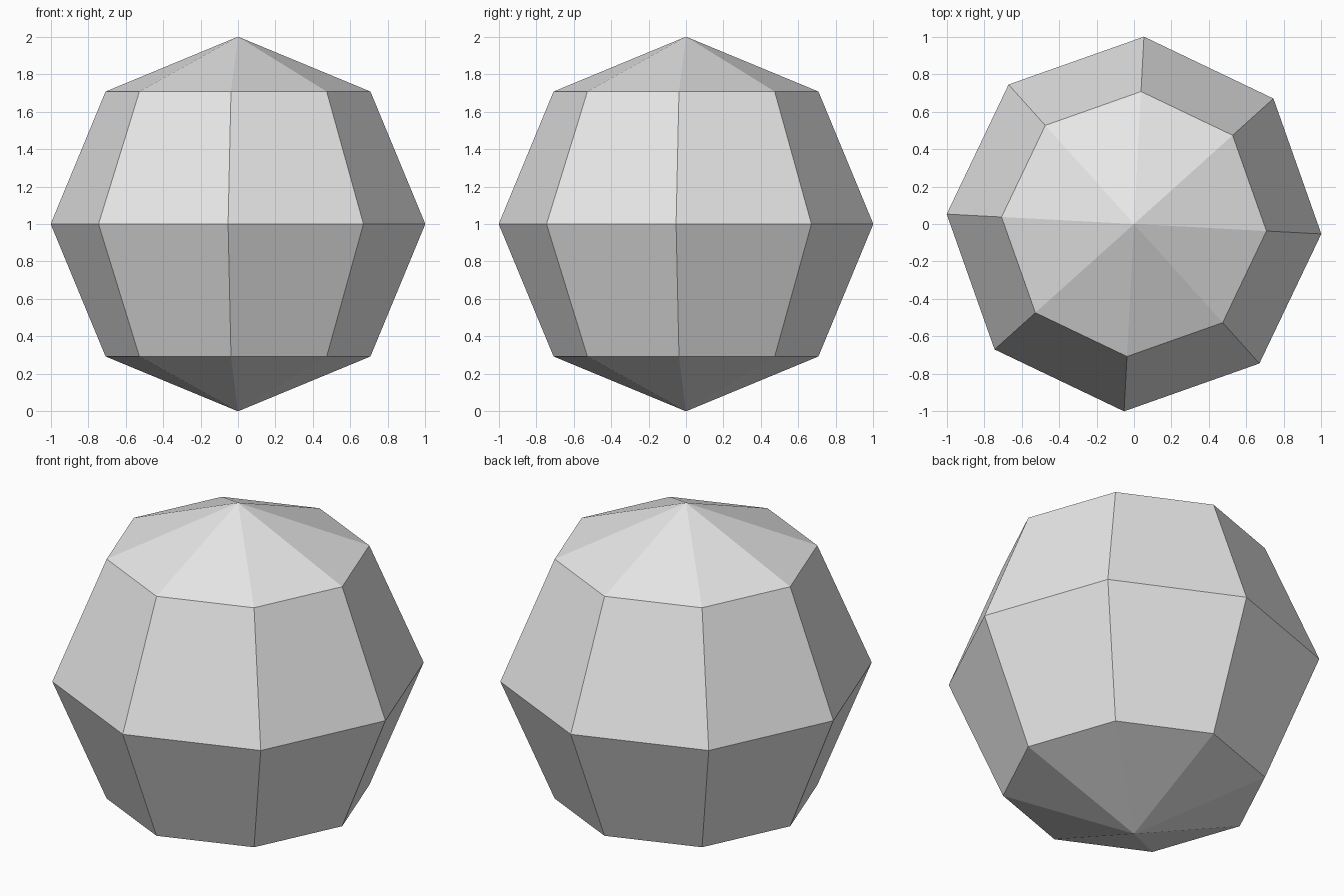
import bpy
import math

# Remove the default cube
cube = bpy.data.objects.get("Cube")
if cube:
    bpy.data.objects.remove(cube, do_unlink=True)

# Plain grey material
grey = bpy.data.materials.new("light grey")
grey.use_nodes = True
color = (0.8, 0.8, 0.8, 1.0)
grey.diffuse_color = color
grey.node_tree.nodes["Principled BSDF"].inputs["Base Color"].default_value = color

# Faceted ball: eight sides, four bands, turned slightly about its axis
turn = math.radians(-3.03)
bpy.ops.mesh.primitive_uv_sphere_add(segments=8, ring_count=4, radius=1, location=(0, 0, 1))
ball = bpy.context.object
ball.name = "faceted_ball"
ball.rotation_euler.z = turn
# Widen a touch so the turned corners still reach the full width
ball.scale = (1 / math.cos(turn), 1 / math.cos(turn), 1)
bpy.ops.object.transform_apply(location=False, rotation=True, scale=True)
bpy.ops.object.shade_flat()
ball.data.materials.append(grey)
